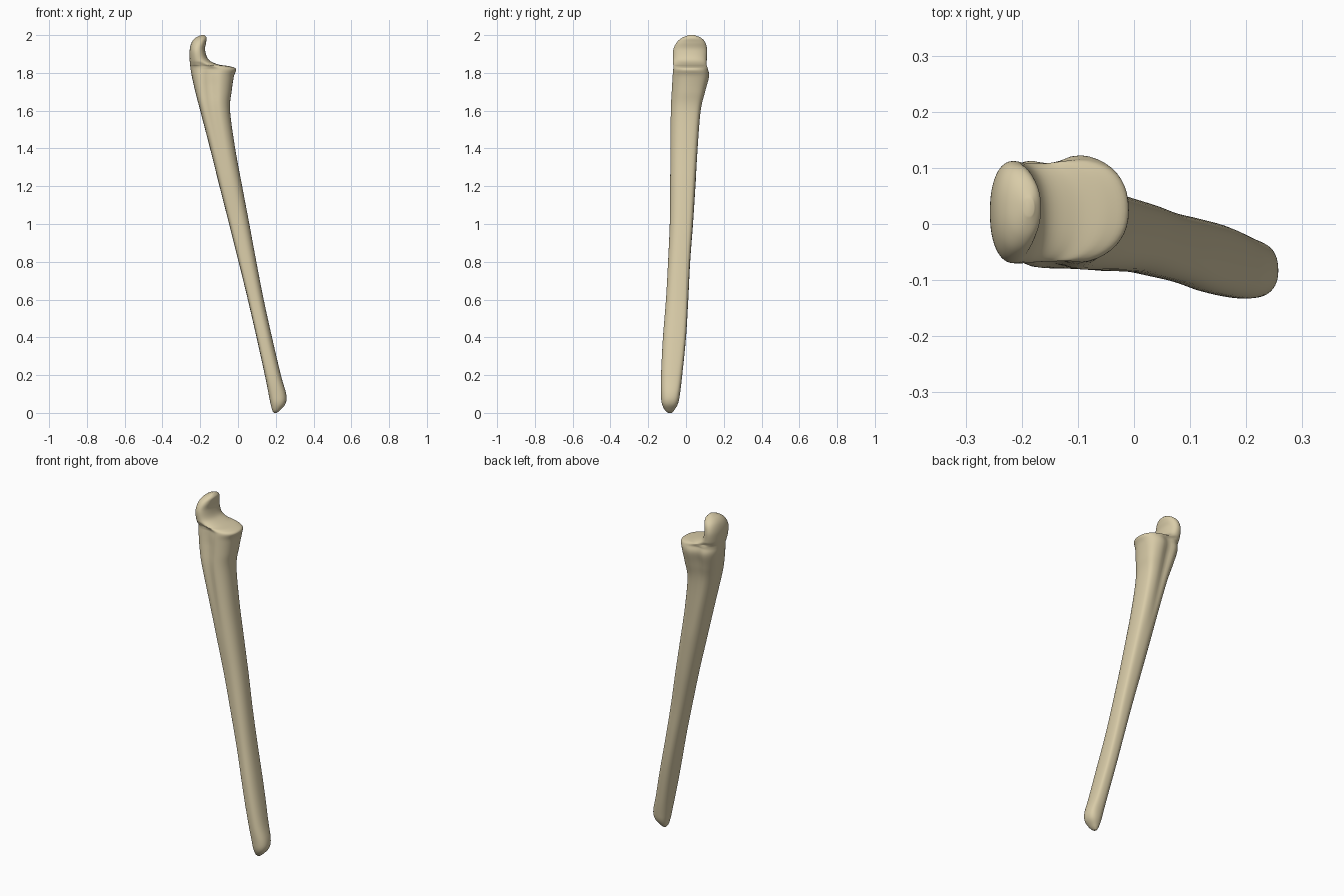
import bpy, bmesh, math
from mathutils import Vector

cube = bpy.data.objects.get("Cube")
if cube:
    bpy.data.objects.remove(cube, do_unlink=True)

# Level cross-sections of the bone: height, then x range and y range
SECTIONS = [
    (0.0, .19, .205, -.095, -.075),
    (.015, .181, .224, -.112, -.062),
    (.05, .172, .252, -.128, -.042),
    (.1, .162, .255, -.132, -.032),
    (.2, .142, .227, -.132, -.02),
    (.4, .098, .18, -.122, 0),
    (.6, .052, .136, -.106, .012),
    (.8, .003, .097, -.095, .022),
    (1, -.047, .06, -.086, .037),
    (1.2, -.098, .022, -.084, .05),
    (1.4, -.148, -.015, -.084, .063),
    (1.6, -.2, -.042, -.084, .08),
    (1.7, -.226, -.034, -.08, .104),
    (1.78, -.244, -.022, -.076, .126),
    (1.82, -.251, -.01, -.072, .12),
    (1.835, -.253, -.045, -.07, .115),
    (1.845, -.254, -.105, -.07, .11),
    (1.87, -.256, -.155, -.07, .11),
    (1.92, -.256, -.174, -.068, .112),
    (1.96, -.246, -.169, -.05, .103),
    (1.985, -.226, -.166, -.022, .08),
    (2, -.195, -.178, .015, .045),
]
RING = 48
STEPS = 6


def catmull(a, b, c, d, t):
    """Smooth value between b and c."""
    return b + .5 * t * (c - a + t * (2*a - 5*b + 4*c - d + t * (3*(b - c) + d - a)))


def smooth_sections(rows):
    last = len(rows) - 1
    for i in range(last):
        quad = [rows[max(0, min(last, i + k))] for k in (-1, 0, 1, 2)]
        for s in range(STEPS):
            yield [catmull(*vals, s / STEPS) for vals in zip(*quad)]
    yield rows[last]


def outline(z, xl, xr, yl, yr):
    """Rounded section with a border ridge at the back left corner."""
    waist = .2 * max(0, 1 - abs(z - 1.74) / .5)
    if z > 1.82:
        waist *= max(0, 1 - (z - 1.82) / .04)
    ridge = max(0, min(1, z / .3)) * max(0, min(1, (1.85 - z) / .2))
    for k in range(RING):
        a = 2 * math.pi * k / RING
        c, s = math.cos(a), math.sin(a)
        corner = max(0, c * s * 2)
        power = 2 / (2.25 + 1.3 * ridge * corner)
        u = math.copysign(abs(c) ** power, c)
        v = math.copysign(abs(s) ** power, s)
        v *= 1 - waist * math.exp(-((u + .15) / .3) ** 2)
        yield Vector(((xl + xr + u * (xr - xl)) / 2,
                      (yl + yr + v * (yr - yl)) / 2, z))


# Loft the whole bone: shaft, notch ledge, hooked upper end and lower tip
bm = bmesh.new()
rings = [[bm.verts.new(p) for p in outline(*row)]
         for row in smooth_sections(SECTIONS)]
for low, high in zip(rings, rings[1:]):
    for k in range(RING):
        n = (k + 1) % RING
        bm.faces.new((low[k], low[n], high[n], high[k]))
bm.faces.new(reversed(rings[0]))
bm.faces.new(rings[-1])
bmesh.ops.recalc_face_normals(bm, faces=bm.faces)
mesh = bpy.data.meshes.new("forearm_bone")
bm.to_mesh(mesh)
bm.free()
bone = bpy.data.objects.new("forearm_bone", mesh)
bpy.context.collection.objects.link(bone)

# Bone colour
mat = bpy.data.materials.new("pale_bone")
mat.use_nodes = True
colour = (.69, .6, .39, 1)
mat.diffuse_color = colour
mat.node_tree.nodes["Principled BSDF"].inputs["Base Color"].default_value = colour
mesh.materials.append(mat)

# Smooth shading
bpy.ops.object.select_all(action="DESELECT")
bone.select_set(True)
bpy.context.view_layer.objects.active = bone
bpy.ops.object.shade_smooth_by_angle(angle=math.radians(60))
